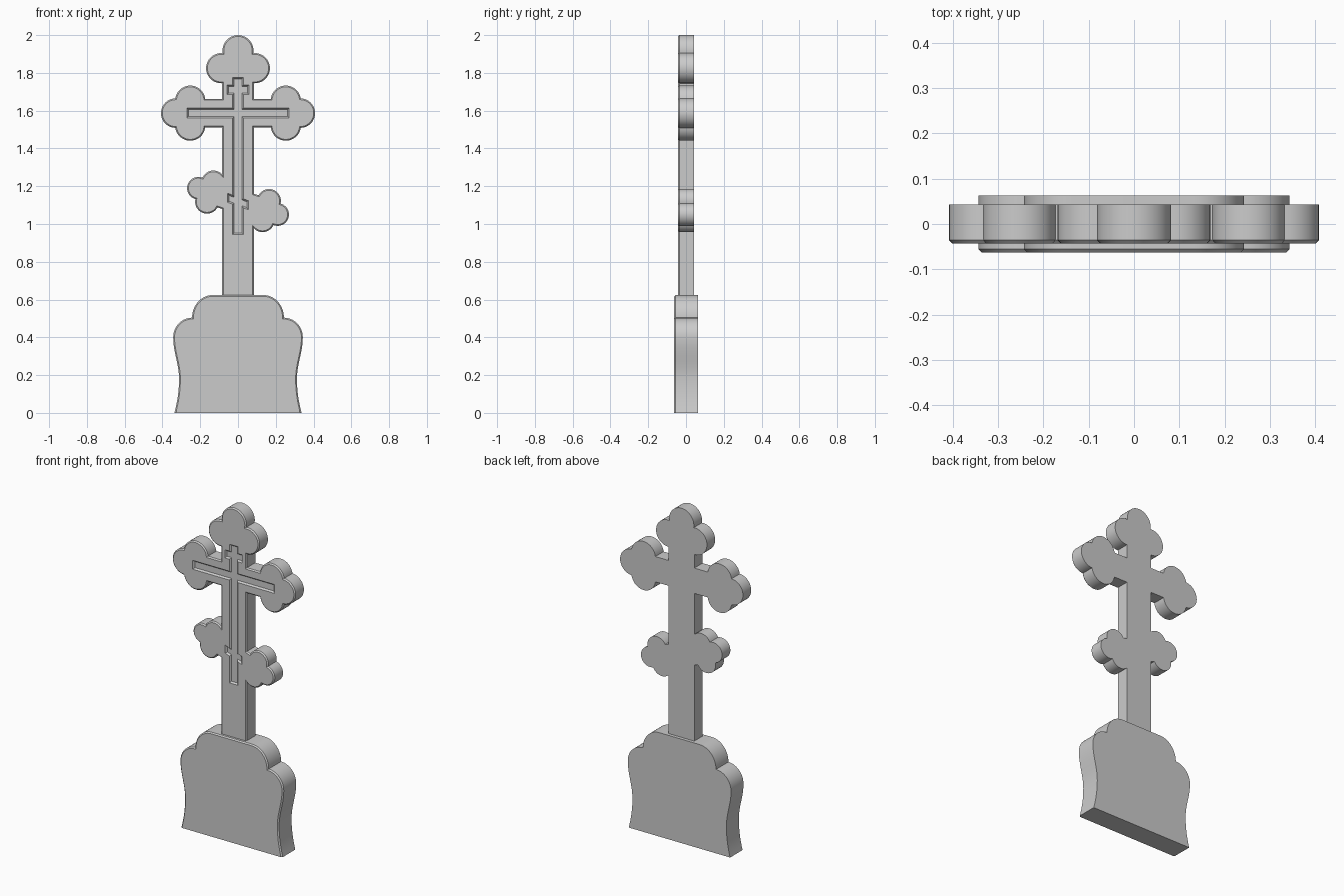
import bpy, bmesh
from math import sin, cos, pi, sqrt, atan2, radians

if "Cube" in bpy.data.objects:
    bpy.data.objects.remove(bpy.data.objects["Cube"])

stone = bpy.data.materials.new("grey stone")
stone.diffuse_color = (0.6, 0.6, 0.6, 1)
stone.use_nodes = True
stone.node_tree.nodes["Principled BSDF"].inputs["Base Color"].default_value = stone.diffuse_color


def solid(name, outline, y_start, y_mid, y_end, inset):
    """Prism from y_start to y_mid, then a chamfered cap tapering in to y_end."""
    bm = bmesh.new()
    a = [bm.verts.new((x, y_start, z)) for x, z in outline]
    b = [bm.verts.new((x, y_mid, z)) for x, z in outline]
    n = len(outline)
    for i in range(n):
        j = (i + 1) % n
        bm.faces.new((a[i], a[j], b[j], b[i]))
    bm.faces.new(a)
    cap = bm.faces.new(b)
    bm.normal_update()
    bmesh.ops.inset_individual(bm, faces=[cap], thickness=inset, use_even_offset=True)
    for v in cap.verts:
        v.co.y = y_end
        if v.co.z < 2 * inset:      # no chamfer along the ground
            v.co.z = 0
    bmesh.ops.recalc_face_normals(bm, faces=bm.faces)
    me = bpy.data.meshes.new(name)
    bm.to_mesh(me)
    bm.free()
    me.materials.append(stone)
    ob = bpy.data.objects.new(name, me)
    bpy.context.collection.objects.link(ob)
    return ob


def arc(cx, cy, r, a0, a1, n=20):
    return [(cx + r * cos(a0 + (a1 - a0) * i / n), cy + r * sin(a0 + (a1 - a0) * i / n))
            for i in range(n + 1)]


def trefoil(z0, angle, w, d, s, o, r, ro):
    """Arm of half width w ending in two side lobes and one outer lobe."""
    # meeting point of the lower side lobe (d, -s) and the outer lobe (d + o, 0)
    dist = sqrt(o * o + s * s)
    k = (dist * dist + r * r - ro * ro) / (2 * dist)
    h = sqrt(r * r - k * k)
    pu, pv = d + (k * o + h * s) / dist, -s + (k * s - h * o) / dist
    start = atan2(s - w, -sqrt(r * r - (w - s) ** 2)) % (2 * pi)
    side = arc(d, -s, r, start, 2 * pi + atan2(pv + s, pu - d))
    tip = atan2(pv, pu - d - o)
    outer = arc(d + o, 0, ro, tip, -tip)
    local = [(0, -w)] + side + outer[1:-1] + [(u, -v) for u, v in reversed(side)] + [(0, w)]
    c, t = cos(angle), sin(angle)
    return [(u * c - v * t, z0 + u * t + v * c) for u, v in local]


def clip(pts, half):
    """Keep the part of an arm that stands outside the shaft."""
    out = []
    for (x0, z0), (x1, z1) in zip(pts, pts[1:]):
        if (abs(x0) > half) != (abs(x1) > half):
            edge = half if x0 + x1 > 0 else -half
            f = (edge - x0) / (x1 - x0)
            out.append((edge, z0 + f * (z1 - z0)))
        if abs(x1) > half:
            out.append((x1, z1))
    return out


# cross body: shaft, slanted lower arm, main arm and top trefoil in one outline
S = 0.085
low = (0.065, 0.155, 0.054, 0.066, 0.063, 0.06)
main = (0.076, 0.253, 0.066, 0.077, 0.08, 0.078)
tilt = radians(18.4)
outline = [(S, 0.6)]
outline += clip(trefoil(1.12, -tilt, *low), S)
outline += clip(trefoil(1.587, 0, *main), S)
outline += trefoil(0, pi / 2, S, 1.825, 0.089, 0.093, 0.08, 0.082)[1:-1]
outline += clip(trefoil(1.587, pi, *main), S)
outline += clip(trefoil(1.12, pi - tilt, *low), S)
outline += [(-S, 0.6)]
H = 0.0425
cross = solid("cross_body", outline, H, -H + 0.007, -H, 0.007)

# engraved cross on the front, cut with sloping walls
g = 0.029
upper = [(g, 1.56), (0.272, 1.56), (0.272, 1.615), (g, 1.615), (g, 1.685),
         (0.058, 1.685), (0.058, 1.736), (g, 1.736), (g, 1.777)]
groove = [(g, 0.943), (g, 1.084), (0.056, 1.074), (0.056, 1.124), (g, 1.134)]
groove += upper + [(-x, z) for x, z in reversed(upper)]
groove += [(-g, 1.154), (-0.056, 1.164), (-0.056, 1.114), (-g, 1.104), (-g, 0.943)]
cutter = solid("groove_cutter", groove, -H - 0.02, -H - 0.001, -H + 0.01, 0.009)
cutter.hide_render = True
mod = cross.modifiers.new("engraving", 'BOOLEAN')
mod.operation = 'DIFFERENCE'
mod.solver = 'EXACT'
mod.object = cutter
bpy.context.view_layer.objects.active = cross
bpy.ops.object.modifier_apply(modifier=mod.name)
bpy.data.objects.remove(cutter)

# base stone: waisted sides with two rounded shoulders
half = [(0.312 + 0.025 * (1 - i / 8) ** 2, 0.18 * i / 8) for i in range(8)]
half += [(0.312 + 0.031 * (1 - cos(pi * i / 12)) / 2, 0.18 + 0.22 * i / 12) for i in range(12)]
half += [(0.243 + 0.1 * cos(pi * i / 28), 0.4 + 0.104 * sin(pi * i / 28)) for i in range(15)]
half += [(0.135 + 0.108 * cos(pi * i / 28), 0.504 + 0.12 * sin(pi * i / 28)) for i in range(1, 15)]
B = 0.0625
base = solid("base_stone", half + [(-x, z) for x, z in reversed(half)], B, -B + 0.007, -B, 0.007)

# smooth the curved sides, keep the edges crisp
for ob in (cross, base):
    bpy.ops.object.select_all(action='DESELECT')
    ob.select_set(True)
    bpy.context.view_layer.objects.active = ob
    bpy.ops.object.shade_smooth_by_angle(angle=radians(30))
